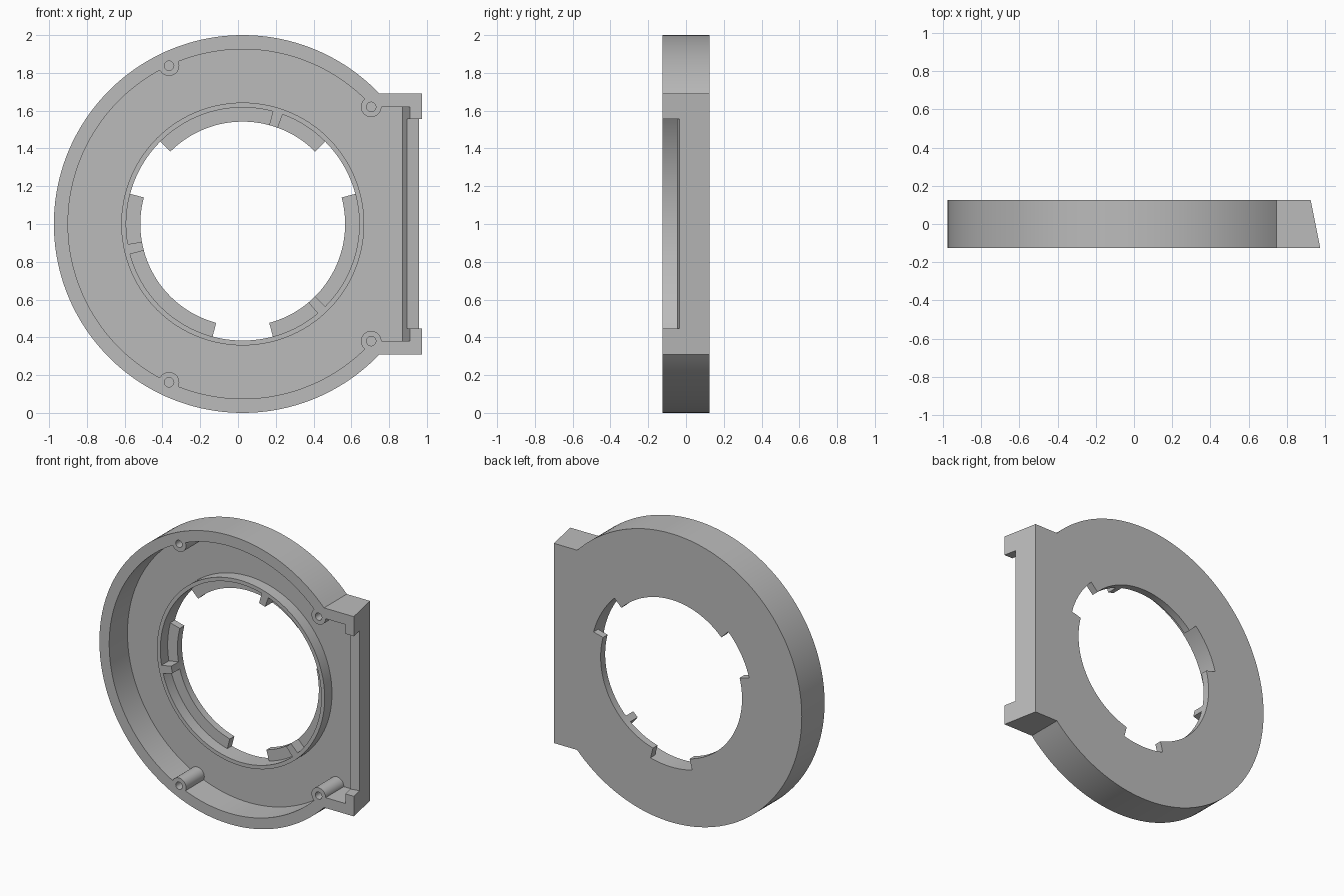
import bpy, bmesh
from math import radians, sin, cos, asin, degrees

if "Cube" in bpy.data.objects:
    bpy.data.objects.remove(bpy.data.objects["Cube"])

CX, CZ = 0.025, 1.0           # centre of the round housing
FRONT, BACK, FLOOR = -0.125, 0.125, 0.075
RIM = -0.005                  # front of the inner collar
BORE, COLLAR, TAB = 0.617, 0.643, 0.542

gray = bpy.data.materials.new("plain gray")
gray.use_nodes = True
gray.diffuse_color = (0.5, 0.5, 0.5, 1)
gray.node_tree.nodes["Principled BSDF"].inputs["Base Color"].default_value = gray.diffuse_color


def loft(name, first, last):
    """Solid between two matching closed loops of 3D points."""
    bm = bmesh.new()
    a = [bm.verts.new(p) for p in first]
    b = [bm.verts.new(p) for p in last]
    n = len(a)
    bm.faces.new(a)
    bm.faces.new(b[::-1])
    for i in range(n):
        j = (i + 1) % n
        bm.faces.new((a[j], a[i], b[i], b[j]))
    bmesh.ops.recalc_face_normals(bm, faces=bm.faces)
    mesh = bpy.data.meshes.new(name)
    bm.to_mesh(mesh)
    bm.free()
    mesh.materials.append(gray)
    ob = bpy.data.objects.new(name, mesh)
    bpy.context.collection.objects.link(ob)
    return ob


def arc(r, a0, a1, steps, cx=CX, cz=CZ):
    angles = [radians(a0 + (a1 - a0) * i / steps) for i in range(steps + 1)]
    return [(cx + r * cos(t), cz + r * sin(t)) for t in angles]


def prism(name, outline, y0, y1):
    return loft(name, [(x, y0, z) for x, z in outline], [(x, y1, z) for x, z in outline])


def cylinder(name, r, y0, y1, cx=CX, cz=CZ, steps=144):
    return prism(name, arc(r, 0, 360, steps, cx, cz)[:-1], y0, y1)


def sector(name, r0, r1, a0, a1, y0, y1):
    steps = max(2, round((a1 - a0) / 2.5))
    return prism(name, arc(r0, a0, a1, steps) + arc(r1, a1, a0, steps), y0, y1)


def housing(name, r, half, y0, x0, y1, x1):
    """Disc with a square side whose end face leans from x0 to x1."""
    a = degrees(asin(half / r))
    curve = arc(r, a, 360 - a, 120)
    loops = [[(x, y, z) for x, z in curve + [(end, CZ - half), (end, CZ + half)]]
             for y, end in ((y0, x0), (y1, x1))]
    return loft(name, *loops)


def combine(target, tool, operation):
    """Apply a boolean and remove the tool."""
    mod = target.modifiers.new("bool", "BOOLEAN")
    mod.operation, mod.solver, mod.object = operation, "EXACT", tool
    bpy.context.view_layer.update()
    bpy.context.view_layer.objects.active = target
    bpy.ops.object.modifier_apply(modifier=mod.name)
    bpy.data.objects.remove(tool)


# Outer shell and the pocket cut into its front
shell = housing("ring_housing", 1.0, 0.692, FRONT, 0.975, BACK, 0.925)
pocket = housing("pocket_cutter", 0.925, 0.62, -0.2, 0.925, FLOOR, 0.87)

# Screw bosses and the collar stay standing in the pocket
bosses = [(x, CZ + side * dz) for x, dz in ((-0.365, 0.838), (0.705, 0.62)) for side in (-1, 1)]
for x, z in bosses:
    combine(pocket, cylinder("boss", 0.054, -0.3, 0.2, x, z, 48), "DIFFERENCE")
combine(pocket, cylinder("collar", COLLAR, RIM, 0.2), "DIFFERENCE")
combine(shell, pocket, "DIFFERENCE")

# Bore and screw holes
combine(shell, cylinder("bore_cutter", BORE, -0.3, 0.3), "DIFFERENCE")
for x, z in bosses:
    combine(shell, cylinder("screw_cutter", 0.025, -0.3, FLOOR, x, z, 32), "DIFFERENCE")

# Notch in the leaning side wall
notch = [(0.82, -0.3), (1.1, -0.3), (1.1, -0.007), (0.82, -0.063)]
combine(shell, loft("notch_cutter", [(x, y, 0.447) for x, y in notch],
                    [(x, y, 1.556) for x, y in notch]), "DIFFERENCE")

# Three bayonet tabs, each with a stop rib
for turn in (0, 120, 240):
    combine(shell, sector("tab", TAB, 0.63, 45 + turn, 135 + turn, FLOOR, BACK), "UNION")
    combine(shell, sector("stop_rib", TAB, 0.63, 70 + turn, 75 + turn, RIM, 0.1), "UNION")

bpy.ops.object.select_all(action="DESELECT")
shell.select_set(True)
bpy.context.view_layer.objects.active = shell
bpy.ops.object.shade_smooth_by_angle(angle=radians(30))
